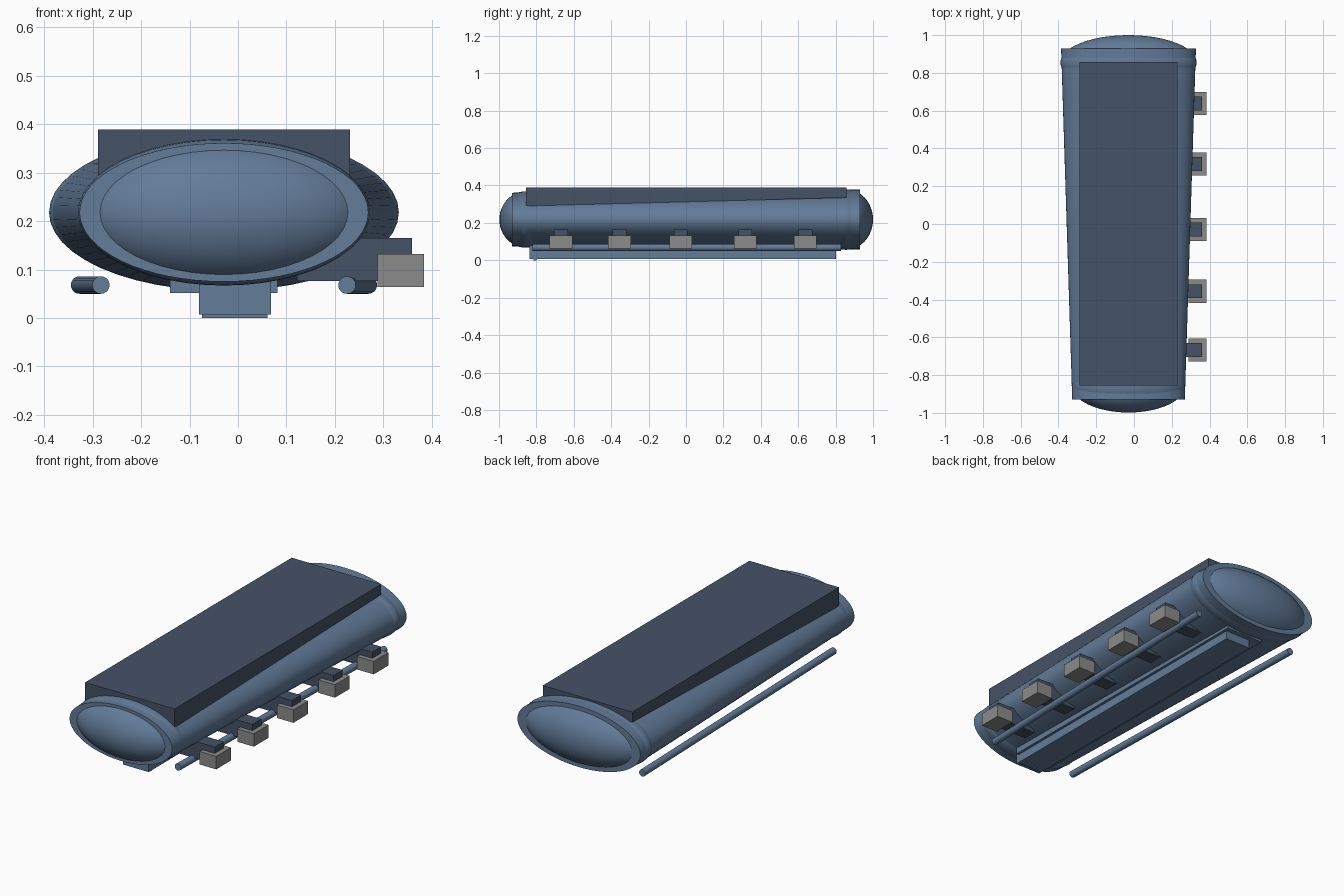
import bpy
import bmesh
import math
from mathutils import Matrix, Vector

cube = bpy.data.objects.get("Cube")
if cube:
    bpy.data.objects.remove(cube, do_unlink=True)


def material(name, rgb):
    m = bpy.data.materials.new(name)
    m.use_nodes = True
    m.diffuse_color = (*rgb, 1)
    m.node_tree.nodes["Principled BSDF"].inputs["Base Color"].default_value = (*rgb, 1)
    return m


BLUE = material("steel blue", (0.125, 0.2, 0.32))
DARK = material("dark slate", (0.06, 0.085, 0.135))
GREY = material("mid grey", (0.26, 0.26, 0.26))


def finish(name, bm, mat, smooth=False):
    bmesh.ops.recalc_face_normals(bm, faces=bm.faces)
    mesh = bpy.data.meshes.new(name)
    bm.to_mesh(mesh)
    bm.free()
    mesh.materials.append(mat)
    ob = bpy.data.objects.new(name, mesh)
    bpy.context.collection.objects.link(ob)
    if smooth:
        bpy.ops.object.select_all(action="DESELECT")
        ob.select_set(True)
        bpy.context.view_layer.objects.active = ob
        bpy.ops.object.shade_smooth_by_angle(angle=math.radians(35))
    return ob


def box(name, x, y, z, mat):
    """Box from (min, max) pairs."""
    bm = bmesh.new()
    bmesh.ops.create_cube(bm, size=1)
    for v in bm.verts:
        v.co = [(lo + hi) / 2 + c * (hi - lo) for c, (lo, hi) in zip(v.co, (x, y, z))]
    return finish(name, bm, mat)


def loft(name, front, back, sides, mat):
    """Capped tube between two ellipses given as (centre, half width, half height)."""
    bm = bmesh.new()
    rings = []
    for centre, w, h in (front, back):
        angles = [math.tau * i / sides for i in range(sides)]
        rings.append([bm.verts.new(Vector(centre) + Vector((w * math.cos(a), 0, h * math.sin(a))))
                      for a in angles])
    a, b = rings
    for i in range(sides):
        j = (i + 1) % sides
        bm.faces.new((a[i], a[j], b[j], b[i]))
    bm.faces.new(a)
    bm.faces.new(b)
    return finish(name, bm, mat, smooth=True)


def dome(name, centre, radii):
    bm = bmesh.new()
    bmesh.ops.create_uvsphere(bm, u_segments=48, v_segments=24, radius=1)
    bm.transform(Matrix.Translation(centre) @ Matrix.Diagonal((*radii, 1))
                 @ Matrix.Rotation(math.pi / 2, 4, "X"))
    return finish(name, bm, BLUE, smooth=True)


# Tapered elliptical hull with domed ends
CX, CZ = -0.029, 0.218
loft("hull", ((CX, -0.93, CZ), 0.298, 0.143), ((CX, 0.93, CZ), 0.357, 0.16), 64, BLUE)
dome("front_dome", (CX, -0.855, CZ), (0.301, 0.143, 0.151))
dome("rear_dome", (CX, 0.855, CZ), (0.361, 0.145, 0.162))

# Top slab, its underside sloping up to the rear
slab = box("top_slab", (-0.289, 0.231), (-0.856, 0.858), (0.29, 0.389), DARK)
for v in slab.data.vertices:
    if v.co.y > 0 and v.co.z < 0.3:
        v.co.z = 0.335

# Keel under the hull
box("keel_plate", (-0.14, 0.082), (-0.82, 0.83), (0.052, 0.11), BLUE)
box("keel", (-0.081, 0.068), (-0.838, 0.803), (0.007, 0.08), BLUE)
box("keel_foot", (-0.074, 0.061), (-0.815, -0.8), (0, 0.02), BLUE)

# Side rods, spreading apart toward the rear
for side, label in ((-1, "right"), (1, "left")):
    loft(label + "_rod", ((CX + side * 0.254, -0.82, 0.068), 0.018, 0.018),
         ((CX + side * 0.298, 0.83, 0.068), 0.018, 0.018), 20, BLUE)

# Row of brackets carrying grey pods on the left side
for i, y in enumerate((-0.668, -0.356, -0.028, 0.317, 0.638), 1):
    box(f"bracket_{i}", (0.122, 0.359), (y - 0.037, y + 0.037), (0.076, 0.165), DARK)
    box(f"pod_{i}", (0.288, 0.384), (y - 0.061, y + 0.061), (0.064, 0.132), GREY)
